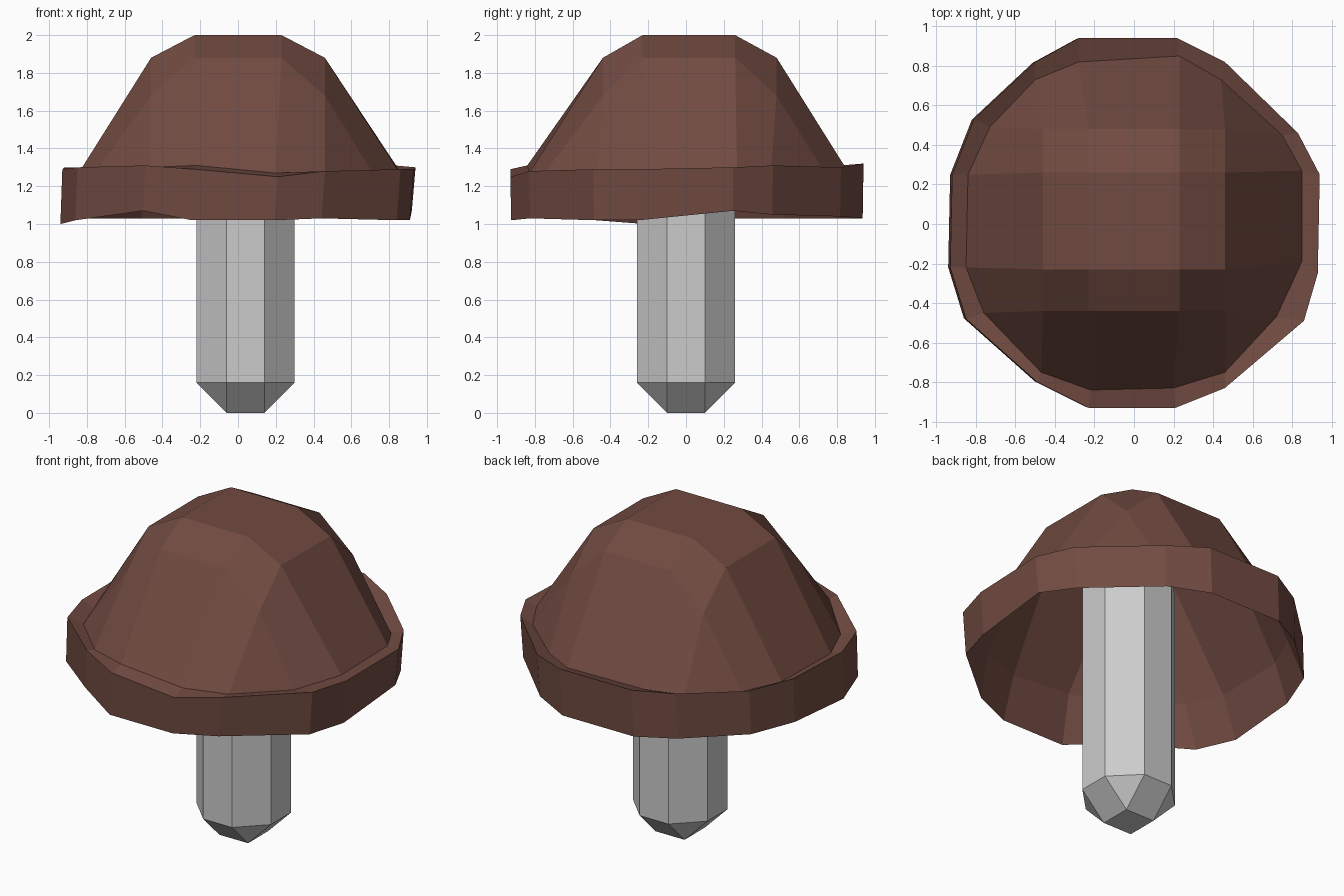
import bpy, bmesh

if "Cube" in bpy.data.objects:
    bpy.data.objects.remove(bpy.data.objects["Cube"])


def add_object(name, bm):
    bmesh.ops.recalc_face_normals(bm, faces=bm.faces[:])
    mesh = bpy.data.meshes.new(name)
    bm.to_mesh(mesh)
    bm.free()
    obj = bpy.data.objects.new(name, mesh)
    bpy.context.collection.objects.link(obj)
    return obj


# stem: tall box with a single chamfer on every edge
STEM_TOP = 1.7
bm = bmesh.new()
bmesh.ops.create_cube(bm, size=1)
for v in bm.verts:
    v.co = (v.co.x * 0.52 + 0.04, v.co.y * 0.52, (v.co.z + 0.5) * STEM_TOP)
bmesh.ops.bevel(bm, geom=bm.edges[:], offset=0.16, offset_type='OFFSET',
                segments=1, affect='EDGES')
add_object("stem", bm)

# cap rings, counter-clockwise from the front left corner
cap_edge = [(-.47, -.75), (-.22, -.84), (.20, -.83), (.46, -.75),
            (.72, -.47), (.85, -.19), (.85, .27), (.75, .45),
            (.44, .73), (.23, .85), (-.28, .82), (-.50, .73),
            (-.73, .49), (-.84, .25), (-.85, -.22), (-.76, -.45)]
cap_low = [1.30, 1.31, 1.27, 1.27, 1.26, 1.28, 1.29, 1.27,
           1.28, 1.29, 1.28, 1.27, 1.26, 1.26, 1.26, 1.27]
brim = [(-.49, -.80), (-.23, -.93), (.21, -.93), (.46, -.83),
        (.86, -.49), (.93, -.25), (.94, .25), (.83, .46),
        (.46, .82), (.22, .94), (-.28, .94), (-.50, .82),
        (-.81, .53), (-.92, .25), (-.93, -.22), (-.85, -.48)]
brim_top = [1.31, 1.29, 1.25, 1.28, 1.29, 1.29, 1.30, 1.31,
            1.30, 1.32, 1.32, 1.31, 1.30, 1.30, 1.29, 1.30]
brim_low = [1.07, 1.02, 1.02, 1.03, 1.02, 1.02, 1.07, 1.05,
            1.04, 1.03, 1.03, 1.03, 1.03, 1.03, 1.00, 1.02]

bm = bmesh.new()

# crown: 4 x 4 grid with dropped edges and corners
xs = (-.46, -.23, .23, .46)
ys = (-.44, -.23, .26, .48)
height = (2.0, 1.88, 1.68)
grid = [[bm.verts.new((x, y, height[(i in (0, 3)) + (j in (0, 3))]))
         for j, y in enumerate(ys)] for i, x in enumerate(xs)]
for i in range(3):
    for j in range(3):
        bm.faces.new((grid[i][j], grid[i + 1][j],
                      grid[i + 1][j + 1], grid[i][j + 1]))
crown = ([grid[i][0] for i in range(4)] + [grid[3][j] for j in range(4)]
         + [grid[i][3] for i in (3, 2, 1, 0)]
         + [grid[0][j] for j in (3, 2, 1, 0)])


def ring(points, heights, dx=0.0, scale=1.0):
    return [bm.verts.new((x * scale + dx, y * scale, z))
            for (x, y), z in zip(points, heights)]


def bridge(upper, lower):
    for k in range(16):
        n = (k + 1) % 16
        quad = [upper[k], lower[k], lower[n], upper[n]]
        bm.faces.new(list(dict.fromkeys(quad)))  # corners become triangles


edge = ring(cap_edge, cap_low)
rim = ring(brim, brim_top)
bottom = ring(brim, brim_low, dx=-0.015, scale=0.995)
bridge(crown, edge)
add_sides = [(edge, rim), (rim, bottom)]

# sunken lip and upright brim
for upper, lower in add_sides:
    bridge(upper, lower)

# inner wall continues the sloping sides down to the brim's lower edge
inner_top = ring(cap_edge, cap_low)
inner_low = ring(brim, brim_low, dx=-0.015, scale=0.993)
bridge(inner_top, inner_low)

cap = add_object("mushroom_cap", bm)
brown = bpy.data.materials.new("brown")
brown.diffuse_color = (0.165, 0.07, 0.053, 1)
brown.use_nodes = True
brown.node_tree.nodes["Principled BSDF"].inputs["Base Color"].default_value = brown.diffuse_color
cap.data.materials.append(brown)
